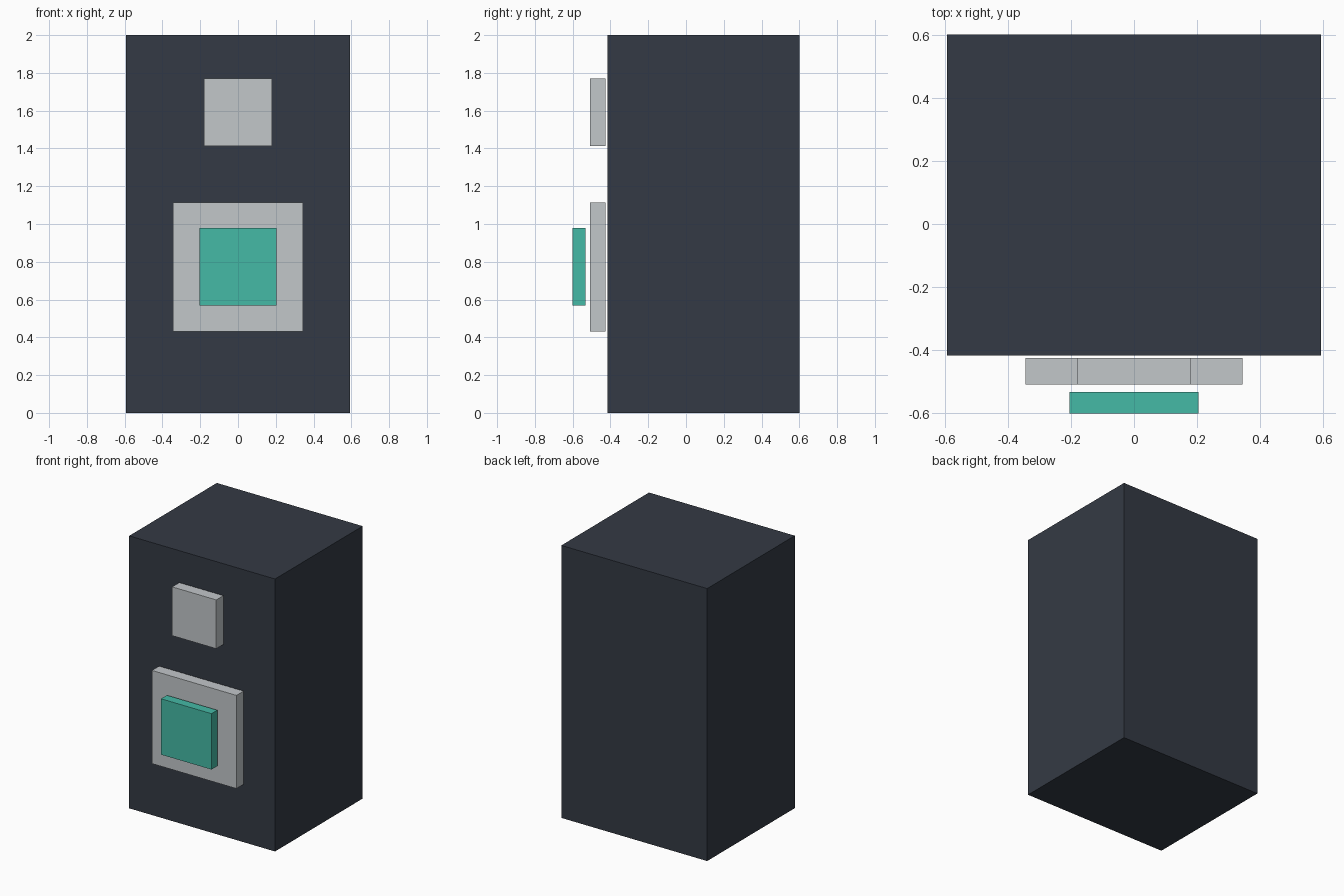
import bpy

if "Cube" in bpy.data.objects:
    bpy.data.objects.remove(bpy.data.objects["Cube"])


def material(name, rgb):
    mat = bpy.data.materials.new(name)
    mat.diffuse_color = (*rgb, 1.0)
    mat.use_nodes = True
    mat.node_tree.nodes["Principled BSDF"].inputs["Base Color"].default_value = mat.diffuse_color
    return mat


def box(name, half_width, y, z, mat):
    """Box centred on x = 0, spanning the given y and z ranges."""
    bpy.ops.mesh.primitive_cube_add(
        size=1, location=(0, (y[0] + y[1]) / 2, (z[0] + z[1]) / 2))
    obj = bpy.context.object
    obj.name = name
    obj.scale = (2 * half_width, y[1] - y[0], z[1] - z[0])
    bpy.ops.object.transform_apply(location=False, rotation=False, scale=True)
    obj.data.materials.append(mat)
    return obj


dark = material("dark_casing", (0.034, 0.042, 0.058))
silver = material("silver", (0.54, 0.57, 0.59))
teal = material("teal", (0.06, 0.49, 0.38))

# Speaker-like cabinet
box("cabinet", 0.592, (-0.416, 0.6), (0, 2), dark)

# Front plates, standing just clear of the cabinet
plate_y = (-0.508, -0.425)
box("upper_plate", 0.179, plate_y, (1.413, 1.771), silver)
box("lower_plate", 0.343, plate_y, (0.43, 1.114), silver)

# Coloured centre in front of the lower plate
box("centre_panel", 0.205, (-0.6, -0.532), (0.568, 0.978), teal)
